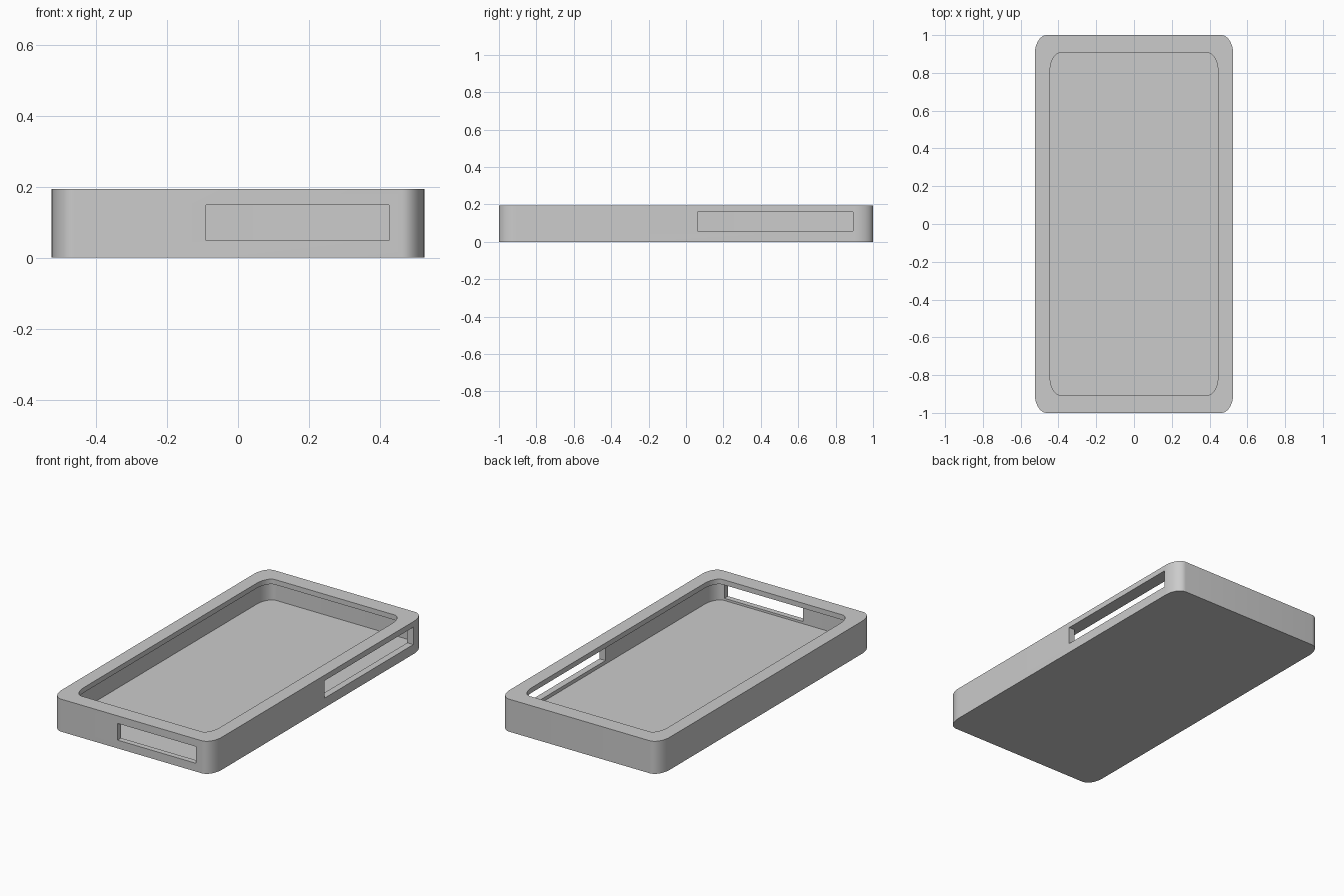
import bpy
import bmesh
from math import cos, sin, pi

cube = bpy.data.objects.get("Cube")
if cube:
    bpy.data.objects.remove(cube, do_unlink=True)

HEIGHT, LIP, FLOOR = 0.193, 0.163, 0.036
CORNER_STEPS = 12

grey = bpy.data.materials.new("light grey")
grey.use_nodes = True
grey.diffuse_color = (0.6, 0.6, 0.6, 1)
grey.node_tree.nodes["Principled BSDF"].inputs["Base Color"].default_value = grey.diffuse_color


def ring(bm, hx, hy, rx, ry, z):
    """Rectangle outline with elliptical corners."""
    verts = []
    for quarter, (sx, sy) in enumerate([(1, 1), (-1, 1), (-1, -1), (1, -1)]):
        for i in range(CORNER_STEPS + 1):
            a = (quarter + i / CORNER_STEPS) * pi / 2
            verts.append(bm.verts.new((sx * (hx - rx) + rx * cos(a),
                                       sy * (hy - ry) + ry * sin(a), z)))
    return verts


def finish(bm, name):
    bmesh.ops.recalc_face_normals(bm, faces=bm.faces)
    mesh = bpy.data.meshes.new(name)
    bm.to_mesh(mesh)
    bm.free()
    mesh.materials.append(grey)
    obj = bpy.data.objects.new(name, mesh)
    bpy.context.collection.objects.link(obj)
    return obj


def box(name, low, high):
    bm = bmesh.new()
    bmesh.ops.create_cube(bm, size=1)
    for v in bm.verts:
        v.co = [lo if c < 0 else hi for c, lo, hi in zip(v.co, low, high)]
    return finish(bm, name)


# Tray shell: outer wall, rim, overhanging lip, wider cavity and floor
outer = (0.525, 1.0, 0.063, 0.1)
opening = (0.445, 0.905, 0.053, 0.1)
cavity = (0.485, 0.967, 0.058, 0.1)
bm = bmesh.new()
rings = [ring(bm, *shape, z) for shape, z in [
    (outer, 0), (outer, HEIGHT), (opening, HEIGHT),
    (opening, LIP), (cavity, LIP), (cavity, FLOOR)]]
for a, b in zip(rings, rings[1:]):
    for i in range(len(a)):
        j = (i + 1) % len(a)
        bm.faces.new((a[i], a[j], b[j], b[i]))
bm.faces.new(rings[0])
bm.faces.new(rings[-1])
tray = finish(bm, "tray_case")

# Slots through the front wall and the left wall
cutters = [box("front_slot_cutter", (-0.09, -1.1, 0.049), (0.425, -0.93, 0.148)),
           box("side_slot_cutter", (0.455, 0.062, 0.057), (0.6, 0.893, 0.16))]
bpy.context.view_layer.objects.active = tray
for cutter in cutters:
    cutter.hide_render = True
    cut = tray.modifiers.new("slot", 'BOOLEAN')
    cut.operation = 'DIFFERENCE'
    cut.solver = 'EXACT'
    cut.object = cutter
    bpy.ops.object.modifier_apply(modifier=cut.name)
    bpy.data.objects.remove(cutter, do_unlink=True)

# Smooth corners, sharp rims
bpy.ops.object.select_all(action='DESELECT')
tray.select_set(True)
bpy.ops.object.shade_smooth_by_angle(angle=pi / 6)
